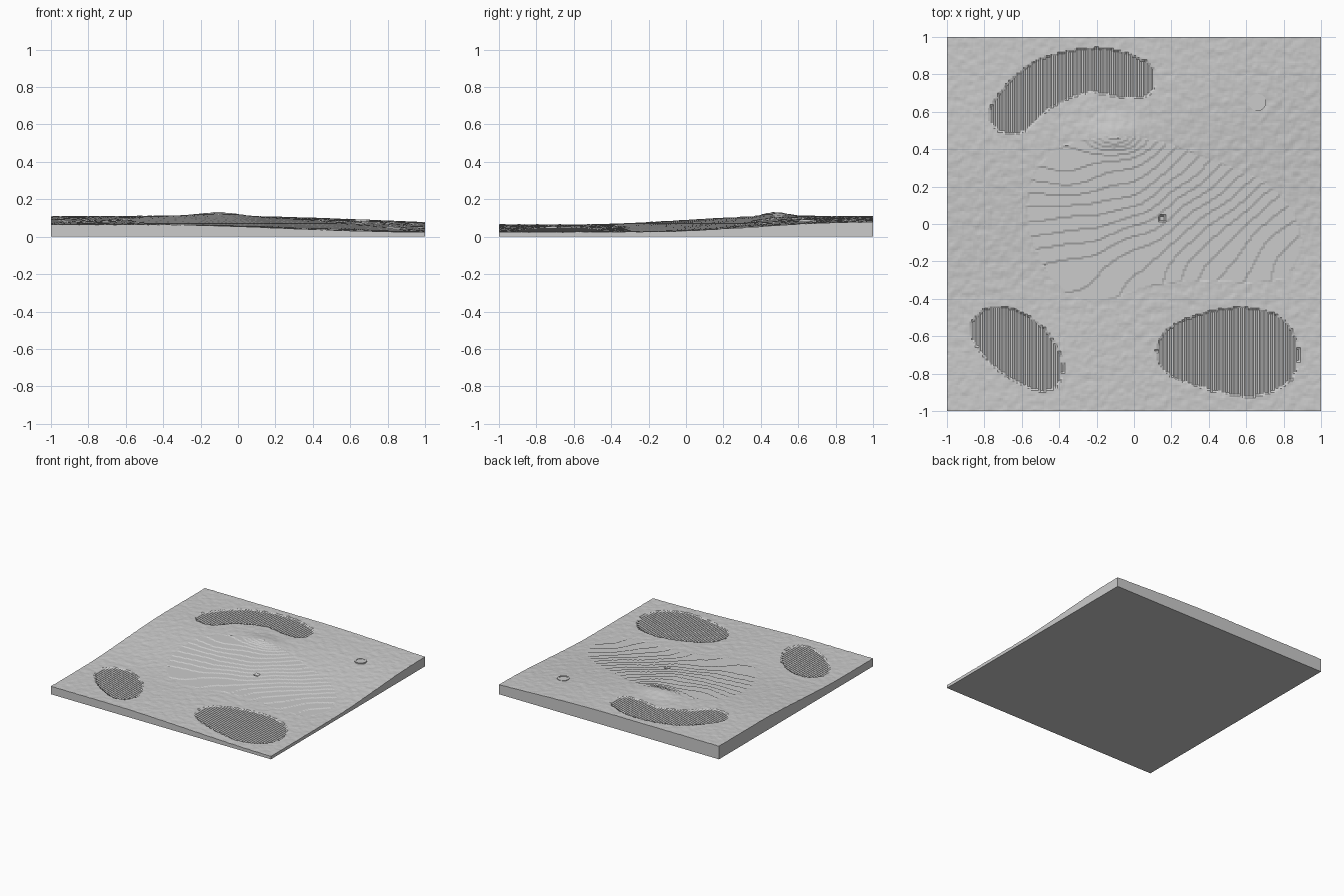
import bpy, bmesh, math
from mathutils import Vector, noise

cube = bpy.data.objects.get("Cube")
if cube:
    bpy.data.objects.remove(cube, do_unlink=True)

CELLS = 200
CELL = 2 / CELLS
STEP = 0.0048

grey = bpy.data.materials.new("plain_grey")
grey.use_nodes = True
grey.diffuse_color = (0.6, 0.6, 0.6, 1)
grey.node_tree.nodes["Principled BSDF"].inputs["Base Color"].default_value = (0.6, 0.6, 0.6, 1)


def closed_curve(points, cuts=6):
    """Smooth closed outline through a few points."""
    out, n = [], len(points)
    for i in range(n):
        a, b, c, d = (Vector(points[(i + k) % n]) for k in (-1, 0, 1, 2))
        for s in range(cuts):
            t = s / cuts
            out.append(b + (c - a) * t / 2 + (2 * a - 5 * b + 4 * c - d) * t * t / 2
                       + (3 * b - a - 3 * c + d) * t ** 3 / 2)
    return out


def make_inside_test(points):
    line = closed_curve(points)
    xs, ys = [p.x for p in line], [p.y for p in line]
    box = min(xs), max(xs), min(ys), max(ys)
    pairs = list(zip(line, line[1:] + line[:1]))

    def inside(x, y):
        if not (box[0] < x < box[1] and box[2] < y < box[3]):
            return False
        hit = False
        for p, q in pairs:
            if (p.y > y) != (q.y > y) and x < p.x + (y - p.y) * (q.x - p.x) / (q.y - p.y):
                hit = not hit
        return hit
    return inside


# Outlines of the terraced green and the three sand pits
in_green = make_inside_test([
    (-.57, .05), (-.54, .25), (-.42, .4), (-.2, .455), (0, .465), (.2, .42),
    (.45, .33), (.7, .22), (.85, .06), (.89, -.12), (.82, -.27), (.65, -.31),
    (.3, -.305), (.1, -.33), (-.1, -.39), (-.25, -.41), (-.4, -.34), (-.52, -.15)])
pits = [make_inside_test(p) for p in (
    [(-.78, .58), (-.7, .49), (-.58, .5), (-.45, .62), (-.25, .7), (-.05, .675),
     (.06, .68), (.12, .77), (.06, .87), (-.2, .94), (-.5, .88), (-.68, .74)],
    [(-.88, -.58), (-.8, -.46), (-.66, -.45), (-.48, -.56), (-.38, -.74),
     (-.42, -.87), (-.55, -.88), (-.75, -.76)],
    [(.12, -.68), (.2, -.55), (.4, -.47), (.6, -.45), (.78, -.5), (.88, -.66),
     (.84, -.83), (.65, -.92), (.4, -.885), (.18, -.8)])]


def ramp(lo, hi, v):
    t = min(1, max(0, (v - lo) / (hi - lo)))
    return t * t * (3 - 2 * t)


def bump(x, y, cx, cy, rx, ry):
    return math.exp(-((x - cx) / rx) ** 2 - ((y - cy) / ry) ** 2)


def land(x, y):
    """Broad slope, high at the back left, with a knoll behind the green."""
    side = -0.25 + 0.25 * y
    start = -0.4 + 0.2 * x
    z = 0.025 + 0.04 * (1 - ramp(side, side + 1.5, x)) + 0.043 * ramp(start, start + 1.1, y)
    z += 0.008 * bump(x, y, -.15, .35, .5, .35) + 0.02 * bump(x, y, -.1, .47, .14, .08)
    return z


def height(x, y):
    z = land(x, y)
    if in_green(x, y):
        if math.hypot(x - .15, y - .03) < 0.018:        # cup
            return z - 0.012
        wobble = 0.003 * noise.noise(Vector((x * 4, y * 4, 3)))
        return STEP * math.floor((z + wobble) / STEP) + STEP / 2
    if any(pit(x, y) for pit in pits):                  # raked sand
        ridge = round((x + 1) / CELL) % 2
        return z - 0.01 + 0.006 * ridge
    rough = noise.noise(Vector((x * 22, y * 22, 0))) + 0.5 * noise.noise(Vector((x * 45, y * 45, 7)))
    return z + 0.0028 * rough


def add_object(name, bm):
    bmesh.ops.recalc_face_normals(bm, faces=bm.faces)
    mesh = bpy.data.meshes.new(name)
    bm.to_mesh(mesh)
    bm.free()
    mesh.materials.append(grey)
    ob = bpy.data.objects.new(name, mesh)
    bpy.context.collection.objects.link(ob)
    return ob


# Solid slab with the sculpted ground on top
bm = bmesh.new()
bmesh.ops.create_grid(bm, x_segments=CELLS, y_segments=CELLS, size=1)
for v in bm.verts:
    v.co.z = height(v.co.x, v.co.y)
rim = [e for e in bm.edges if e.is_boundary]
skirt = bmesh.ops.extrude_edge_only(bm, edges=rim)["geom"]
for v in skirt:
    if isinstance(v, bmesh.types.BMVert):
        v.co.z = 0
base_edges = [e for e in skirt if isinstance(e, bmesh.types.BMEdge) and e.is_boundary]
bmesh.ops.edgeloop_fill(bm, edges=base_edges)
add_object("course_ground", bm)

# Low round marker with a raised lip
bm = bmesh.new()
ground = land(.66, .65)
rings = []
for radius, z in ((.047, ground - .01), (.047, ground + .006), (.034, ground + .006), (.034, ground + .003)):
    rings.append([bm.verts.new((.66 + radius * math.cos(k * math.tau / 12),
                                .65 + radius * math.sin(k * math.tau / 12), z)) for k in range(12)])
for low, high in zip(rings, rings[1:]):
    for k in range(12):
        bm.faces.new((low[k], low[k - 1], high[k - 1], high[k]))
bm.faces.new(rings[-1])
bm.faces.new(rings[0])
add_object("round_marker", bm)
